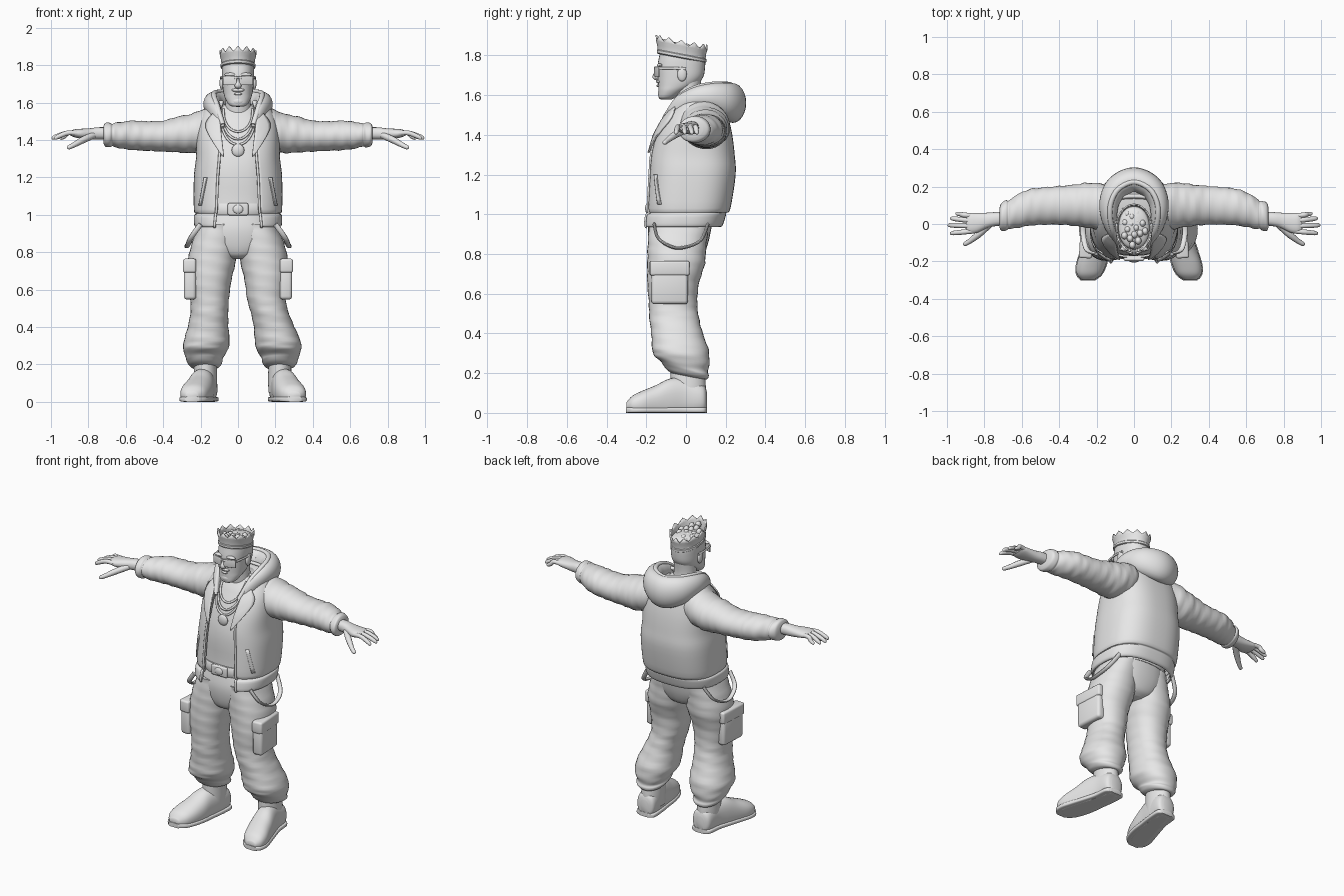
import bpy, bmesh, math, random
from mathutils import Vector, Matrix

random.seed(4)
GREY = bpy.data.materials.new("plain_grey")
GREY.diffuse_color = (0.8, 0.8, 0.8, 1)


def finish(name, bm, angle=50, fix=True):
    if fix:
        bmesh.ops.recalc_face_normals(bm, faces=bm.faces)
    me = bpy.data.meshes.new(name)
    bm.to_mesh(me)
    bm.free()
    me.materials.append(GREY)
    ob = bpy.data.objects.new(name, me)
    bpy.context.collection.objects.link(ob)
    bpy.ops.object.select_all(action='DESELECT')
    ob.select_set(True)
    bpy.context.view_layer.objects.active = ob
    bpy.ops.object.shade_smooth_by_angle(angle=math.radians(angle))
    return ob


def spline(rows, sub):
    """Smooth interpolation through rows of numbers."""
    out = []
    for i in range(len(rows) - 1):
        a, b, c, d = (rows[max(i - 1, 0)], rows[i], rows[i + 1], rows[min(i + 2, len(rows) - 1)])
        for k in range(sub):
            t = k / sub
            out.append([0.5 * (2 * q + (r - p) * t + (2 * p - 5 * q + 4 * r - s) * t * t
                               + (3 * q - p - 3 * r + s) * t ** 3) for p, q, r, s in zip(a, b, c, d)])
    return out + [list(rows[-1])]


def skin(name, rings, loop=True, cap=True, angle=50):
    bm = bmesh.new()
    vs = [[bm.verts.new(p) for p in r] for r in rings]
    n = len(vs[0])
    for a, b in zip(vs, vs[1:]):
        for j in range(n if loop else n - 1):
            k = (j + 1) % n
            bm.faces.new((a[j], a[k], b[k], b[j]))
    if cap and loop:
        bm.faces.new(vs[0])
        bm.faces.new(vs[-1])
    return finish(name, bm, angle, fix=loop)


def oval(th, e):
    c, s = math.cos(th), math.sin(th)
    return math.copysign(abs(c) ** (2 / e), c), math.copysign(abs(s) ** (2 / e), s)


def loft(name, axis, rows, e=2.0, n=32, sub=5, fold=0.0, floor=False):
    """Rows: position on axis, two centre coordinates, two radii, tilt."""
    rings = []
    for p, u, v, a, b, tilt in spline([tuple(r) + (0,) * (6 - len(r)) for r in rows], sub):
        ring = []
        for j in range(n):
            th = 2 * math.pi * j / n
            m = 1 + fold * (math.sin(90 * p + 2 * th) + 0.6 * math.sin(135 * p - 3 * th))
            c, s = oval(th, e)
            du, dv = a * m * c, b * m * s
            pos = {'x': (p, u + du, v + dv), 'y': (u + du, p, v + dv),
                   'z': (u + du, v + dv, p + tilt * dv)}[axis]
            ring.append((pos[0], pos[1], max(pos[2], 0) if floor else pos[2]))
        rings.append(ring)
    return skin(name, rings)


def sweep(name, rows, n=10, sub=4, ref=(0, 0, 1)):
    """Tube through rows of x, y, z, side radius, upward radius."""
    rows = spline(rows, sub)
    pts = [Vector(r[:3]) for r in rows]
    rings = []
    for i, r in enumerate(rows):
        t = (pts[min(i + 1, len(pts) - 1)] - pts[max(i - 1, 0)]).normalized()
        side = t.cross(Vector(ref)).normalized()
        up = side.cross(t)
        rings.append([pts[i] + side * r[3] * math.cos(2 * math.pi * j / n)
                      + up * r[4] * math.sin(2 * math.pi * j / n) for j in range(n)])
    return skin(name, rings)


def ball(name, loc, scale):
    bm = bmesh.new()
    bmesh.ops.create_uvsphere(bm, u_segments=20, v_segments=12, radius=1,
                              matrix=Matrix.Translation(loc) @ Matrix.Diagonal((*scale, 1)))
    return finish(name, bm)


def box(name, loc, size, rot=0, bevel=0.01):
    bm = bmesh.new()
    bmesh.ops.create_cube(bm, size=1, matrix=Matrix.Translation(loc) @ Matrix.Rotation(rot, 4, 'Z')
                          @ Matrix.Diagonal((*size, 1)))
    bmesh.ops.bevel(bm, geom=bm.edges[:], offset=bevel, segments=3, affect='EDGES', profile=0.5)
    return finish(name, bm)


def front(rows, x, z, e):
    """Front y of a lofted body at x, z."""
    for a, b in zip(rows, rows[1:]):
        if a[0] <= z <= b[0]:
            t = (z - a[0]) / (b[0] - a[0])
            cy, rx, ry = (a[k] + (b[k] - a[k]) * t for k in (2, 3, 4))
            return cy - ry * max(0, 1 - abs(x / rx) ** e) ** (1 / e)
    return 0


# Shirt, belt and buckle
shirt = [(.95, 0, -.02, .19, .155), (1.08, 0, -.005, .2, .165), (1.25, 0, .008, .2, .175), (1.4, 0, .03, .19, .16),
         (1.5, 0, .045, .16, .125), (1.56, 0, .045, .105, .085), (1.59, 0, .04, .07, .065)]
loft("shirt", 'z', shirt, 2.4, fold=.003)
loft("belt", 'z', [(1.0, 0, -.01, .19, .168), (1.005, 0, -.01, .2, .176), (1.055, 0, -.008, .2, .176),
                   (1.06, 0, -.008, .19, .168)], 2.4, sub=2)
box("buckle", (0, -.187, 1.03), (.11, .02, .065), bevel=.009)
ball("buckle_boss", (0, -.196, 1.03), (.028, .01, .024))

# Open jacket shell
E = 2.6
jacket = [(.935, 0, -.022, .222, .192, .125), (.945, 0, -.018, .234, .203, .125), (.995, 0, -.006, .236, .207, .12),
          (1.008, 0, .004, .226, .2, .118), (1.03, 0, .01, .236, .214, .115), (1.2, 0, .028, .236, .222, .108),
          (1.3, 0, .03, .225, .215, .1), (1.4, 0, .038, .222, .195, .095), (1.48, 0, .05, .212, .165, .098),
          (1.54, 0, .065, .192, .13, .098), (1.58, 0, .07, .165, .1, .09), (1.61, 0, .07, .13, .08, .08)]
rings = []
for z, _, cy, rx, ry, gap in spline(jacket, 4):
    g = math.asin((gap / rx) ** (E / 2))
    ring = []
    for j in range(57):
        c, s = oval(-math.pi / 2 + g + (2 * math.pi - 2 * g) * j / 56, E)
        ring.append((rx * c, cy + ry * s, z))
    rings.append(ring)
shell = skin("jacket", rings, loop=False)
mod = shell.modifiers.new("thickness", 'SOLIDIFY')
mod.thickness, mod.offset = .018, -1


def plate(name, left, right, lift=.012):
    """Sheet lying on the jacket front between two edges of x, z points."""
    grid = []
    for (xa, za), (xb, zb) in zip(spline(left, 4), spline(right, 4)):
        row = []
        for k in range(7):
            x, z = xa + (xb - xa) * k / 6, za + (zb - za) * k / 6
            row.append((x, front(jacket, x, z, E) - lift, z))
        grid.append(row)
    ob = skin(name, grid, loop=False)
    m = ob.modifiers.new("thickness", 'SOLIDIFY')
    m.thickness, m.offset = .009, 0


for s, side in ((-1, "left"), (1, "right")):
    plate(side + "_lapel", [(s * .075, 1.31), (s * .085, 1.4), (s * .1, 1.53)],
          [(s * .085, 1.315), (s * .172, 1.465), (s * .135, 1.54)])
    plate(side + "_jacket_pocket", [(s * .165, 1.2), (s * .195, 1.05)], [(s * .18, 1.2), (s * .208, 1.05)], .004)
    sweep(side + "_jacket_edge", [(s * r[5], front(jacket, r[5], r[0], E), r[0], .007, .007)
                                  for r in jacket[:9]], ref=(0, 1, 0))

    # Sleeve with cuff
    arm = [(.1, .08, 1.46, .105, .1), (.17, .09, 1.455, .125, .113), (.25, .1, 1.435, .12, .105),
           (.32, .1, 1.43, .11, .096), (.4, .1, 1.421, .103, .083), (.5, .095, 1.422, .099, .079),
           (.56, .088, 1.425, .097, .079), (.62, .07, 1.425, .09, .072), (.66, .053, 1.427, .08, .064),
           (.672, .049, 1.427, .074, .06), (.685, .045, 1.427, .08, .066), (.71, .038, 1.428, .074, .062),
           (.72, .035, 1.43, .05, .042)]
    loft(side + "_sleeve", 'x', [(s * r[0],) + r[1:] for r in arm], fold=.018)

    # Hand
    palm = [(.69, .03, 1.436, .036, .032), (.75, .025, 1.435, .038, .033), (.79, .018, 1.433, .042, .03),
            (.84, .006, 1.434, .053, .026), (.875, .004, 1.436, .054, .021), (.895, .004, 1.436, .045, .013)]
    loft(side + "_palm", 'x', [(s * r[0],) + r[1:] for r in palm], 2.3, n=20)
    for k, (y, tx, ty) in enumerate([(.044, .953, .055), (.017, .982, .03), (-.011, .995, -.006), (-.038, .983, -.05)]):
        sweep(f"{side}_finger_{k + 1}", [(s * .86, y, 1.436, .013, .013), (s * .91, y + (ty - y) * .4, 1.438, .0135, .0135),
              (s * (tx - .025), y + (ty - y) * .8, 1.42, .0125, .0125), (s * (tx - .005), ty, 1.409, .009, .009),
              (s * tx, ty, 1.406, .003, .003)])
    sweep(side + "_thumb", [(s * .775, -.005, 1.425, .018, .018), (s * .83, -.055, 1.4, .018, .018),
          (s * .875, -.09, 1.375, .014, .014), (s * .905, -.108, 1.36, .011, .011), (s * .912, -.112, 1.356, .003, .003)])

    # Trouser leg, set wider on the right below the knee
    leg = [(.95, .105, -.035, .1, .152), (.85, .123, -.045, .123, .148), (.75, .14, -.05, .128, .145),
           (.65, .15, -.065, .115, .13), (.55, .152, -.065, .104, .122), (.48, .153, -.06, .101, .125),
           (.4, .16, -.045, .109, .13), (.32, .168, -.028, .123, .143, -.05), (.27, .175, -.022, .116, .14, -.15),
           (.235, .18, -.01, .098, .12, -.22), (.215, .178, 0, .094, .116, -.24), (.195, .177, .004, .082, .102, -.24),
           (.185, .176, .005, .065, .08, -.2)]
    wide = lambda z: .045 * min(1, max(0, (.55 - z) / .2)) if s > 0 else 0
    loft(side + "_trouser_leg", 'z', [(r[0], s * (r[1] + wide(r[0]))) + r[2:] for r in leg], 2.2, fold=.011)
    box(side + "_cargo_pocket", (s * .252, -.083, .632), (.066, .185, .17), s * .06, .018)
    box(side + "_pocket_flap", (s * .254, -.083, .728), (.07, .2, .075), s * .06, .012)
    sweep(side + "_hanging_strap", [(s * .2, -.16, .95, .008, .014), (s * .25, -.14, .88, .008, .014),
          (s * .27, -.07, .835, .008, .014), (s * .272, .0, .835, .008, .014), (s * .25, .075, .87, .008, .014),
          (s * .2, .11, .95, .008, .014)], ref=(1, 0, 0))

    # Boot
    w = .055 if s > 0 else 0
    foot = [(.105, .17, .06, .03, .045), (.085, .171, .07, .06, .075), (0, .178, .075, .064, .1),
            (-.08, .195, .068, .07, .105), (-.15, .21, .055, .077, .085), (-.22, .229, .045, .078, .066),
            (-.27, .24, .04, .064, .046), (-.3, .246, .033, .032, .02)]
    loft(side + "_boot", 'y', [(r[0], s * (r[1] + w)) + r[2:] for r in foot], 2.3, floor=True)
    loft(side + "_boot_sole", 'y', [(r[0] * 1.01, s * (r[1] + w), .014, r[3] + .005, .014) for r in foot], 5, floor=True)
    loft(side + "_boot_shaft", 'z', [(z, s * (.174 + w * .9), y, a, b) for z, y, a, b in
         ((.05, .01, .06, .085), (.12, .012, .063, .088), (.2, .008, .06, .085), (.3, 0, .055, .075))])

    # Ear and glasses
    ball(side + "_ear", (s * .087, -.02, 1.705), (.012, .024, .036))
    box(side + "_lens", (s * .043, -.146, 1.718), (.076, .01, .05), s * .3, .004)
    sweep(side + "_glasses_arm", [(s * .08, -.133, 1.735, .005, .007), (s * .09, -.07, 1.735, .005, .007),
                                  (s * .09, 0, 1.732, .005, .007)])
    ball(side + "_brow", (s * .04, -.132, 1.75), (.034, .014, .01))

# Trouser seat
loft("trouser_seat", 'z', [(.765, 0, -.045, .05, .09), (.79, 0, -.042, .13, .125), (.85, 0, -.038, .195, .148),
                           (.93, 0, -.032, .208, .16), (1.02, 0, -.015, .185, .16)], 2.3)

# Hood: pouch around the neck, rolled rim and lining
half = [(.085, -.1, 1.46, .012, .025), (.118, -.03, 1.545, .03, .045), (.135, .05, 1.585, .045, .055),
        (.128, .13, 1.59, .055, .07), (.085, .2, 1.575, .065, .09)]
hood = [(-r[0],) + r[1:] for r in half] + [(0, .235, 1.56, .068, .1)] + half[::-1]
sweep("hood", hood, n=24, sub=6)
sweep("hood_rim", [(x * .95, y - .01, z + b * .93, .014, .011) for x, y, z, a, b in hood], n=10, sub=6)
loft("hood_lining", 'z', [(1.53, 0, .1, .13, .11, .1), (1.575, 0, .11, .13, .12, .1), (1.59, 0, .11, .11, .1, .1)], sub=3)

# Neck, head and face
loft("neck", 'z', [(1.48, 0, .035, .08, .075), (1.56, 0, .015, .07, .066), (1.62, 0, .008, .067, .064),
                   (1.7, 0, .01, .068, .07)])
loft("head", 'z', [(1.578, 0, -.1, .03, .028), (1.59, 0, -.095, .05, .043), (1.62, 0, -.072, .068, .067),
                   (1.65, 0, -.045, .077, .095), (1.69, 0, -.028, .083, .114), (1.74, 0, -.024, .086, .12),
                   (1.79, 0, -.02, .086, .116), (1.83, 0, -.02, .078, .105), (1.85, 0, -.02, .04, .06)], 2.25)
sweep("nose", [(0, -.135, 1.735, .008, .008), (0, -.148, 1.71, .012, .012), (0, -.156, 1.69, .018, .013),
               (0, -.14, 1.678, .012, .006)], ref=(0, 1, 0))
ball("moustache", (0, -.138, 1.667), (.036, .012, .009))
ball("lower_lip", (0, -.139, 1.647), (.022, .009, .007))
ball("chin_beard", (0, -.108, 1.607), (.045, .034, .03))
box("glasses_bridge", (0, -.156, 1.733), (.04, .01, .012), bevel=.003)

# Crown: flared band with a zigzag top, leaning back
rings = []
for h, grow, peak in ((1.785, 0, 0), (1.79, .005, 0), (1.803, .005, 0), (1.807, .001, 0), (1.83, .003, 0),
                      (1.848, .009, 0), (1.852, .011, 1)):
    ring = []
    for j in range(48):
        th = 2 * math.pi * j / 48
        y = (.12 + grow) * math.sin(th)
        up = peak * (.026 if j % 4 == 0 else .012 if j % 2 else 0)
        ring.append(((.088 + grow) * math.cos(th), y - .022, h + up - .19 * y))
    rings.append(ring)
crown = skin("crown", rings, cap=False, angle=35)
mod = crown.modifiers.new("thickness", 'SOLIDIFY')
mod.thickness, mod.offset = .008, -1

# Tufts of hair inside the crown
for k in range(16):
    th, r = k * 2.4, math.sqrt((k + .5) / 16)
    y = .095 * r * math.sin(th)
    ball(f"hair_tuft_{k + 1}", (.066 * r * math.cos(th), y - .02, 1.838 - .19 * y + random.uniform(-.004, .006)),
         (.017, .02, .022))

# Necklaces and pendant
for k, (wd, dp) in enumerate(((.078, .12), (.086, .16), (.094, .19))):
    path = []
    for i in range(17):
        t = math.pi * i / 16
        x, z = wd * math.cos(t), 1.565 - dp * math.sin(t) ** .8
        path.append((x, front(shirt, x, z, 2.4) - .008, z, .0065, .0065))
    sweep(f"necklace_{k + 1}", path, n=8, sub=2, ref=(0, 1, 0))
ball("pendant", (0, front(shirt, 0, 1.345, 2.4) - .01, 1.345), (.034, .014, .034))
